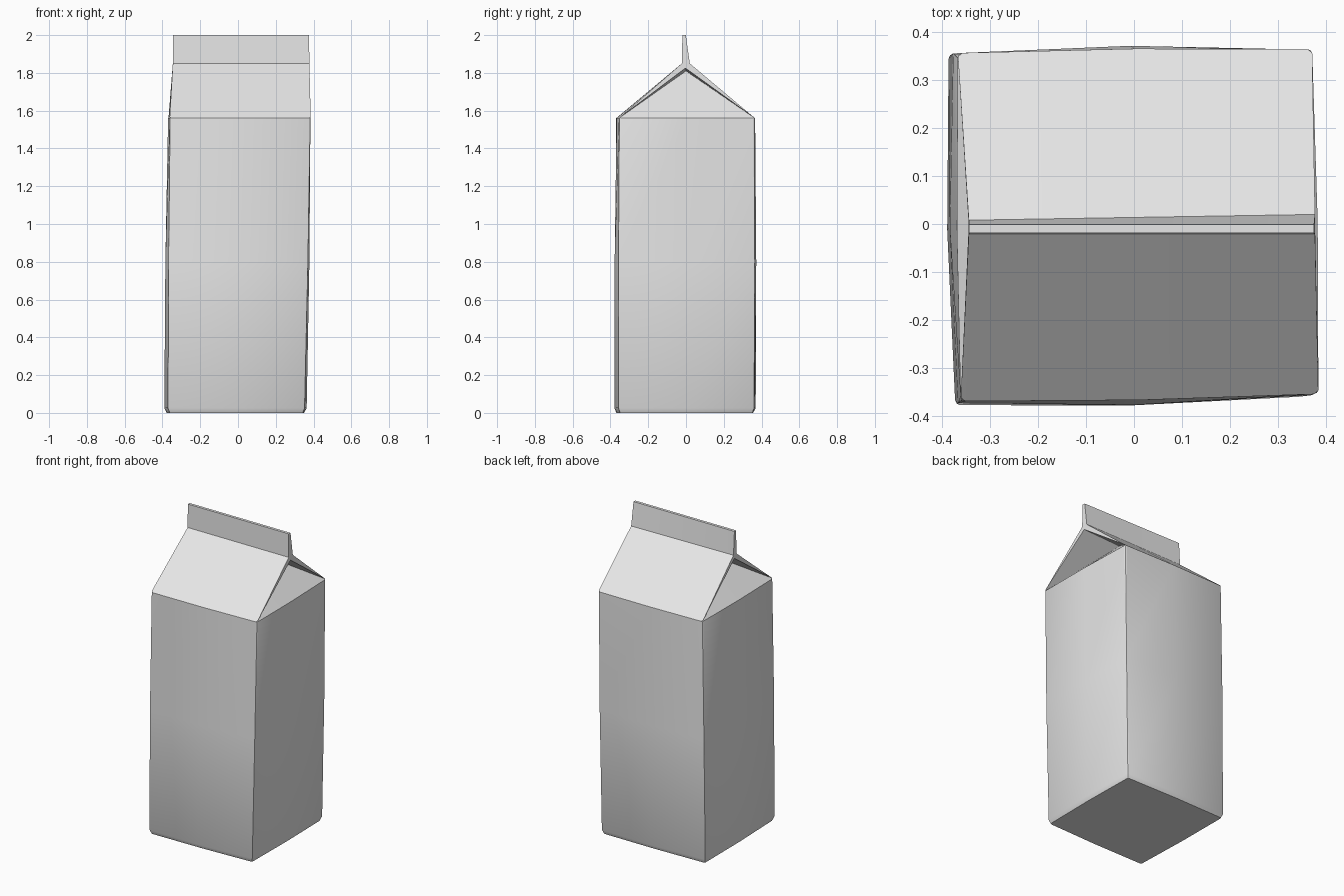
import bpy
import bmesh
from mathutils import Vector

cube = bpy.data.objects.get("Cube")
if cube:
    bpy.data.objects.remove(cube, do_unlink=True)

# Plain pale card
card = bpy.data.materials.new("pale_grey_card")
card.use_nodes = True
colour = (0.8, 0.8, 0.8, 1)
card.diffuse_color = colour
card.node_tree.nodes["Principled BSDF"].inputs["Base Color"].default_value = colour

bm = bmesh.new()


def point(x, y, z):
    return bm.verts.new((x, y, z))


def ring(z, corners, bulge):
    """Corner and mid-edge points, counter-clockwise from front left-hand edge."""
    verts = []
    for i, a in enumerate(corners):
        b = corners[(i + 1) % 4]
        mid = (Vector(a) + Vector(b)) / 2
        mid += mid.normalized() * bulge
        verts += [point(*a, z), point(mid.x, mid.y, z)]
    return verts


# Body: slightly leaning, softly bulging box
base = [(-0.373, -0.378), (0.355, -0.36), (0.352, 0.363), (-0.387, 0.355)]
top = [(-0.362, -0.37), (0.385, -0.355), (0.372, 0.365), (-0.368, 0.357)]
levels = [(0.0, 0.0, 0.005), (0.025, 0.0, 0.01), (0.8, 0.5, 0.012), (1.56, 1.0, 0.005)]
rings = []
for z, t, bulge in levels:
    corners = [Vector(a).lerp(Vector(b), t) for a, b in zip(base, top)]
    if z == 0:
        corners = [c * 0.975 for c in corners]
    rings.append(ring(z, corners, bulge))

bm.faces.new(reversed(rings[0]))
for low, high in zip(rings, rings[1:]):
    for i in range(8):
        j = (i + 1) % 8
        bm.faces.new((low[i], low[j], high[j], high[i]))
eave = rings[-1]

# Roof slopes rising into the sealed fin
neck_front = [point(x, -0.022, 1.85) for x in (-0.345, 0.015, 0.378)]
neck_back = [point(x, y, 1.85) for x, y in ((-0.345, 0.008), (0.015, 0.014), (0.378, 0.02))]
fin_front = [point(x, -0.019, 2) for x in (-0.345, 0.015, 0.376)]
fin_back = [point(x, -0.001, 2) for x in (-0.345, 0.015, 0.376)]
eave_front = [eave[0], eave[1], eave[2]]
eave_back = [eave[6], eave[5], eave[4]]
for rows in ((eave_front, neck_front, fin_front, fin_back),
             (eave_back, neck_back, fin_back)):
    for low, high in zip(rows, rows[1:]):
        for i in range(2):
            bm.faces.new((low[i], low[i + 1], high[i + 1], high[i]))

# Gable ends: triangle folded inward, flaps tucked under the roof
for k, mid, apex_x in ((0, eave[7], -0.09), (2, eave[3], 0.11)):
    apex = point(apex_x, 0, 1.81)
    tuck = point(neck_front[k].co.x, -0.003, 1.825)
    for corner, neck in ((eave_front[k], neck_front[k]), (eave_back[k], neck_back[k])):
        bm.faces.new((corner, mid, apex))
        bm.faces.new((corner, apex, tuck))
        bm.faces.new((corner, tuck, neck))
    bm.faces.new((tuck, neck_front[k], fin_front[k], fin_back[k], neck_back[k]))

# Softened upright corners
uprights = [bm.edges.get((low[i], high[i]))
            for low, high in zip(rings, rings[1:]) for i in (0, 2, 4, 6)]
bmesh.ops.bevel(bm, geom=uprights, offset=0.01, segments=2, profile=0.5,
                affect='EDGES', clamp_overlap=True)
bmesh.ops.recalc_face_normals(bm, faces=bm.faces[:])

mesh = bpy.data.meshes.new("gable_top_carton")
bm.to_mesh(mesh)
bm.free()
mesh.materials.append(card)
carton = bpy.data.objects.new("gable_top_carton", mesh)
bpy.context.collection.objects.link(carton)

bpy.context.view_layer.objects.active = carton
carton.select_set(True)
bpy.ops.object.shade_smooth_by_angle(angle=0.5)
